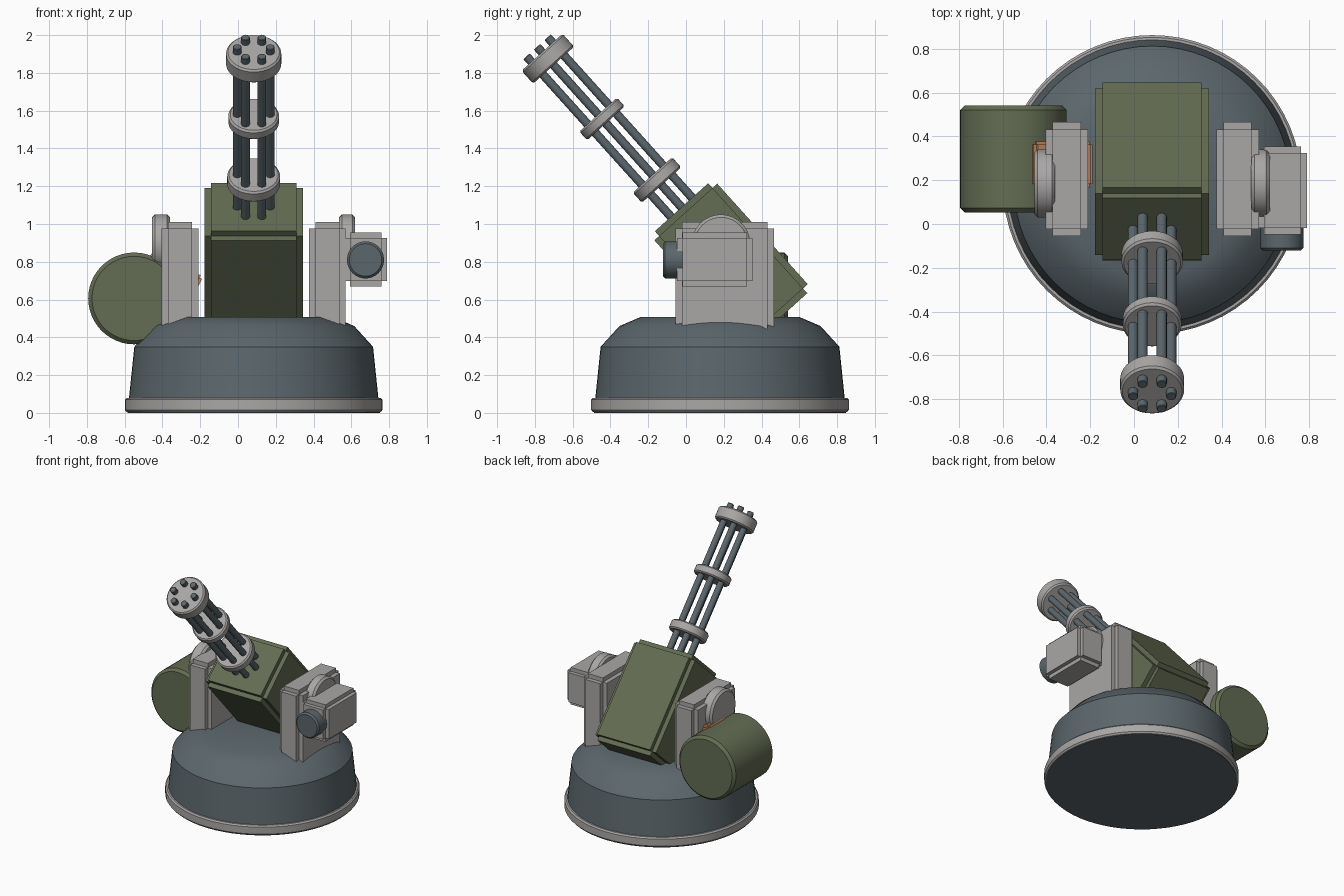
import bpy, bmesh, math
from mathutils import Matrix, Vector

cube = bpy.data.objects.get("Cube")
if cube:
    bpy.data.objects.remove(cube, do_unlink=True)


def material(name, rgb):
    m = bpy.data.materials.new(name)
    m.use_nodes = True
    col = (*rgb, 1)
    m.diffuse_color = col
    m.node_tree.nodes["Principled BSDF"].inputs["Base Color"].default_value = col
    return m


GREY = material("light grey", (0.40, 0.39, 0.38))
STEEL = material("blue grey", (0.105, 0.135, 0.15))
OLIVE = material("olive green", (0.125, 0.15, 0.085))
ORANGE = material("copper orange", (0.62, 0.27, 0.12))

MID = 0.083                                  # centre of the turret in x
TILT = Matrix.Rotation(math.radians(42), 4, 'X')   # local z runs along the barrels
AXIS_V = 0.711                               # barrel axis offset in tilted frame


def finish(name, bm, mat, matrix=Matrix(), smooth=False):
    bmesh.ops.recalc_face_normals(bm, faces=bm.faces)
    bm.transform(matrix)
    mesh = bpy.data.meshes.new(name)
    bm.to_mesh(mesh)
    bm.free()
    mesh.materials.append(mat)
    ob = bpy.data.objects.new(name, mesh)
    bpy.context.collection.objects.link(ob)
    if smooth:
        bpy.ops.object.select_all(action='DESELECT')
        ob.select_set(True)
        bpy.context.view_layer.objects.active = ob
        bpy.ops.object.shade_smooth_by_angle(angle=math.radians(35))
    return ob


def panel_box(name, mat, centre, half, step, frame=Matrix()):
    """Box with a raised panel on every face, leaving stepped edges."""
    bm = bmesh.new()
    for axis in range(3):
        size = [2 * (h if i == axis else h - step) for i, h in enumerate(half)]
        bmesh.ops.create_cube(
            bm, size=1, matrix=Matrix.Translation(centre) @ Matrix.Diagonal((*size, 1)))
    return finish(name, bm, mat, frame)


def lathe(name, mat, profile, frame=Matrix(), sides=48):
    """Spin (radius, height) points around z and close both ends."""
    bm = bmesh.new()
    rings = []
    for r, h in profile:
        rings.append([bm.verts.new((r * math.cos(a), r * math.sin(a), h))
                      for a in (2 * math.pi * i / sides for i in range(sides))])
    for low, high in zip(rings, rings[1:]):
        for i in range(sides):
            j = (i + 1) % sides
            bm.faces.new((low[i], low[j], high[j], high[i]))
    bm.faces.new(rings[0][::-1])
    bm.faces.new(rings[-1])
    return finish(name, bm, mat, frame, True)


def drum(name, mat, r, start, end, bevel, frame, sides=48):
    return lathe(name, mat, [(r - bevel, start), (r, start + bevel),
                             (r, end - bevel), (r - bevel, end)], frame, sides)


def along(axis, x, y, z):
    turn = {'X': Matrix.Rotation(math.pi / 2, 4, 'Y'),
            'Y': Matrix.Rotation(-math.pi / 2, 4, 'X')}[axis]
    return Matrix.Translation((x, y, z)) @ turn


# Domed base and rim
base = Matrix.Translation((MID, 0.18, 0))
lathe("base_dome", STEEL, [(0.668, 0), (0.66, 0.08), (0.632, 0.35),
                           (0.532, 0.46), (0.42, 0.508)], base, 64)
lathe("base_rim", GREY, [(0.66, 0.004), (0.672, 0.004), (0.682, 0.016),
                         (0.682, 0.07), (0.672, 0.08), (0.65, 0.08)], base, 64)

# Side posts with pivot discs on their outer faces
for side, name in ((-1, "right"), (1, "left")):
    panel_box(name + "_post", GREY, (MID + side * 0.39, 0.205, 0.71),
              (0.097, 0.26, 0.30), 0.033)
drum("right_pivot_disc", GREY, 0.155, -0.455, -0.36, 0.015, along('X', 0, 0.185, 0.895))
drum("left_pivot_disc", GREY, 0.155, 0.535, 0.62, 0.015, along('X', 0, 0.185, 0.895))

# Sensor box with round lens on the left
panel_box("sensor_box", GREY, (0.677, 0.153, 0.813), (0.113, 0.2, 0.143), 0.029)
drum("sensor_lens", STEEL, 0.098, -0.122, 0, 0.012, along('Y', 0.675, 0, 0.81))

# Ammunition drum and feed on the right
drum("ammo_drum", OLIVE, 0.243, 0.053, 0.541, 0.02, along('Y', -0.55, 0, 0.606))
feed = Matrix.Translation((-0.34, 0.272, 0.745)) @ Matrix.Rotation(math.radians(27), 4, 'Y')
panel_box("ammo_feed", ORANGE, (0, 0, 0), (0.15, 0.105, 0.05), 0.015, feed)

# Tilted gun housing
panel_box("gun_housing", OLIVE, (MID, AXIS_V, 0.433), (0.26, 0.224, 0.392), 0.034, TILT)

# Barrel cluster with clamp discs
gun = TILT @ Matrix.Translation((MID, AXIS_V, 0))
for i in range(6):
    a = math.radians(60 * i)
    spot = Matrix.Translation((0.087 * math.cos(a), 0.087 * math.sin(a), 0))
    drum(f"barrel_{i + 1}", STEEL, 0.023, 0.7, 1.968, 0.003, gun @ spot, 20)
for name, r, u, thick in (("rear_clamp", 0.14, 1.019, 0.072),
                          ("middle_clamp", 0.134, 1.454, 0.062),
                          ("muzzle_clamp", 0.146, 1.883, 0.092)):
    drum(name, GREY, r, u - thick / 2, u + thick / 2, 0.01, gun)
